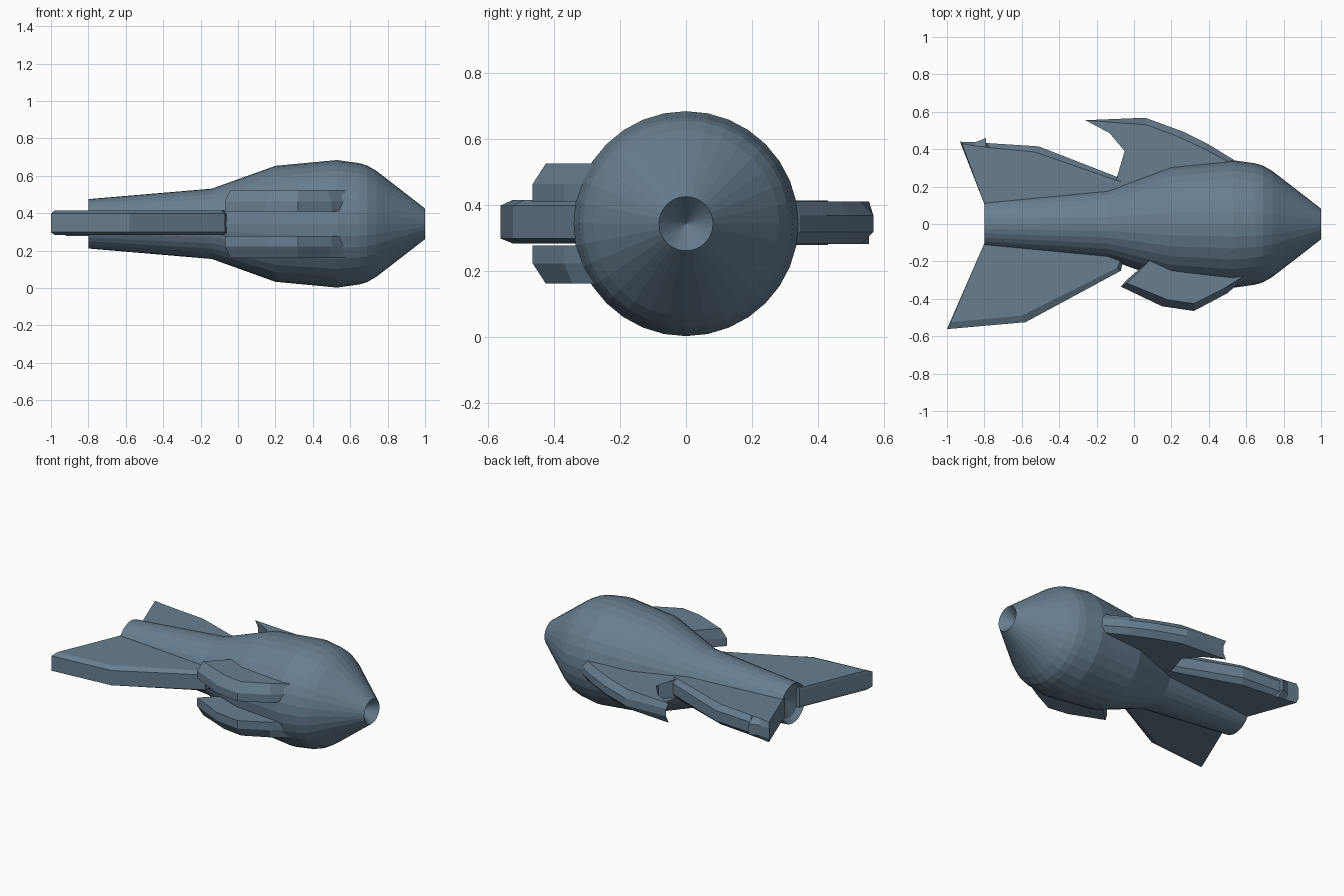
import bpy, bmesh, math

if "Cube" in bpy.data.objects:
    bpy.data.objects.remove(bpy.data.objects["Cube"])

CZ = 0.343   # height of the body axis
SEG = 32

mat = bpy.data.materials.new("slate blue")
mat.diffuse_color = (0.14, 0.21, 0.28, 1)
mat.use_nodes = True
mat.node_tree.nodes["Principled BSDF"].inputs["Base Color"].default_value = mat.diffuse_color


def finish(name, bm):
    bmesh.ops.recalc_face_normals(bm, faces=bm.faces)
    me = bpy.data.meshes.new(name)
    bm.to_mesh(me)
    bm.free()
    me.materials.append(mat)
    ob = bpy.data.objects.new(name, me)
    bpy.context.collection.objects.link(ob)
    return ob


def bridge(bm, a, b):
    n = len(a)
    for i in range(n):
        j = (i + 1) % n
        bm.faces.new((a[i], a[j], b[j], b[i]))


def lathe(name, profile):
    """Closed body turned about the x axis; ends are points."""
    bm = bmesh.new()
    rings = []
    for x, r in profile[1:-1]:
        rings.append([bm.verts.new((x, r * math.cos(2 * math.pi * k / SEG),
                                    CZ + r * math.sin(2 * math.pi * k / SEG)))
                      for k in range(SEG)])
    for a, b in zip(rings, rings[1:]):
        bridge(bm, a, b)
    for (x, _), ring in ((profile[0], rings[0]), (profile[-1], rings[-1])):
        tip = bm.verts.new((x, 0, CZ))
        for k in range(SEG):
            bm.faces.new((ring[k], ring[(k + 1) % SEG], tip))
    return finish(name, bm)


def fin(name, layers):
    """Stack of matching outlines, each at its own offset from the axis."""
    bm = bmesh.new()
    loops = [[bm.verts.new((x, y, CZ + z)) for x, y in pts] for pts, z in layers]
    for a, b in zip(loops, loops[1:]):
        bridge(bm, a, b)
    caps = [bm.faces.new(loops[0]), bm.faces.new(loops[-1])]
    bmesh.ops.triangulate(bm, faces=caps)
    return finish(name, bm)


# Body: dished tail end, swelling belly, conical nose with a hollow mouth
lathe("body", [(-0.74, 0), (-0.77, 0.105), (-0.80, 0.132), (-0.14, 0.188),
               (0.20, 0.31), (0.53, 0.341), (0.65, 0.324), (0.69, 0.312),
               (0.74, 0.283), (1.0, 0.082), (0.90, 0)])

# Lower tail fin
edge = [(-0.05, -0.15), (-0.07, -0.25), (-0.58, -0.525), (-1.0, -0.562), (-0.79, -0.08)]
face = [(-0.05, -0.15), (-0.09, -0.235), (-0.60, -0.49), (-0.98, -0.525), (-0.79, -0.08)]
fin("lower_tail_fin", [(face, -0.06), (edge, -0.045), (edge, 0.055), (face, 0.072)])

# Upper tail fin, with a small spur on its outer edge
edge = [(-0.05, 0.12), (-0.06, 0.24), (-0.51, 0.415), (-0.79, 0.433),
        (-0.79, 0.46), (-0.85, 0.437), (-0.93, 0.44), (-0.79, 0.08)]
face = [(-0.05, 0.12), (-0.07, 0.225), (-0.53, 0.385), (-0.77, 0.408),
        (-0.79, 0.412), (-0.85, 0.417), (-0.92, 0.43), (-0.79, 0.08)]
fin("upper_tail_fin", [(face, -0.065), (edge, -0.035), (edge, 0.035), (face, 0.07)])

# Swept back fin
edge = [(0.60, 0.25), (0.53, 0.345), (0.40, 0.425), (0.26, 0.495), (0.06, 0.568),
        (-0.24, 0.555), (-0.13, 0.485), (-0.05, 0.39), (-0.01, 0.31),
        (-0.10, 0.22), (-0.05, 0.15)]
face = [(0.60, 0.25), (0.50, 0.335), (0.37, 0.405), (0.24, 0.465), (0.07, 0.53),
        (-0.26, 0.555), (-0.13, 0.485), (-0.05, 0.39), (-0.01, 0.31),
        (-0.10, 0.22), (-0.05, 0.15)]
fin("back_fin", [(face, -0.062), (edge, -0.025), (edge, 0.025), (face, 0.067)])

# Pair of side fins
edge = [(0.62, -0.26), (0.50, -0.37), (0.32, -0.465), (0.15, -0.44),
        (-0.07, -0.335), (-0.04, -0.30), (0.10, -0.18), (0.50, -0.2)]
face = [(0.62, -0.26), (0.48, -0.345), (0.32, -0.425), (0.18, -0.405),
        (-0.04, -0.315), (-0.02, -0.30), (0.10, -0.18), (0.50, -0.2)]
for side, s in (("left", 1), ("right", -1)):
    fin(side + "_side_fin", [(edge, s * 0.066), (edge, s * 0.12), (face, s * 0.182)])
